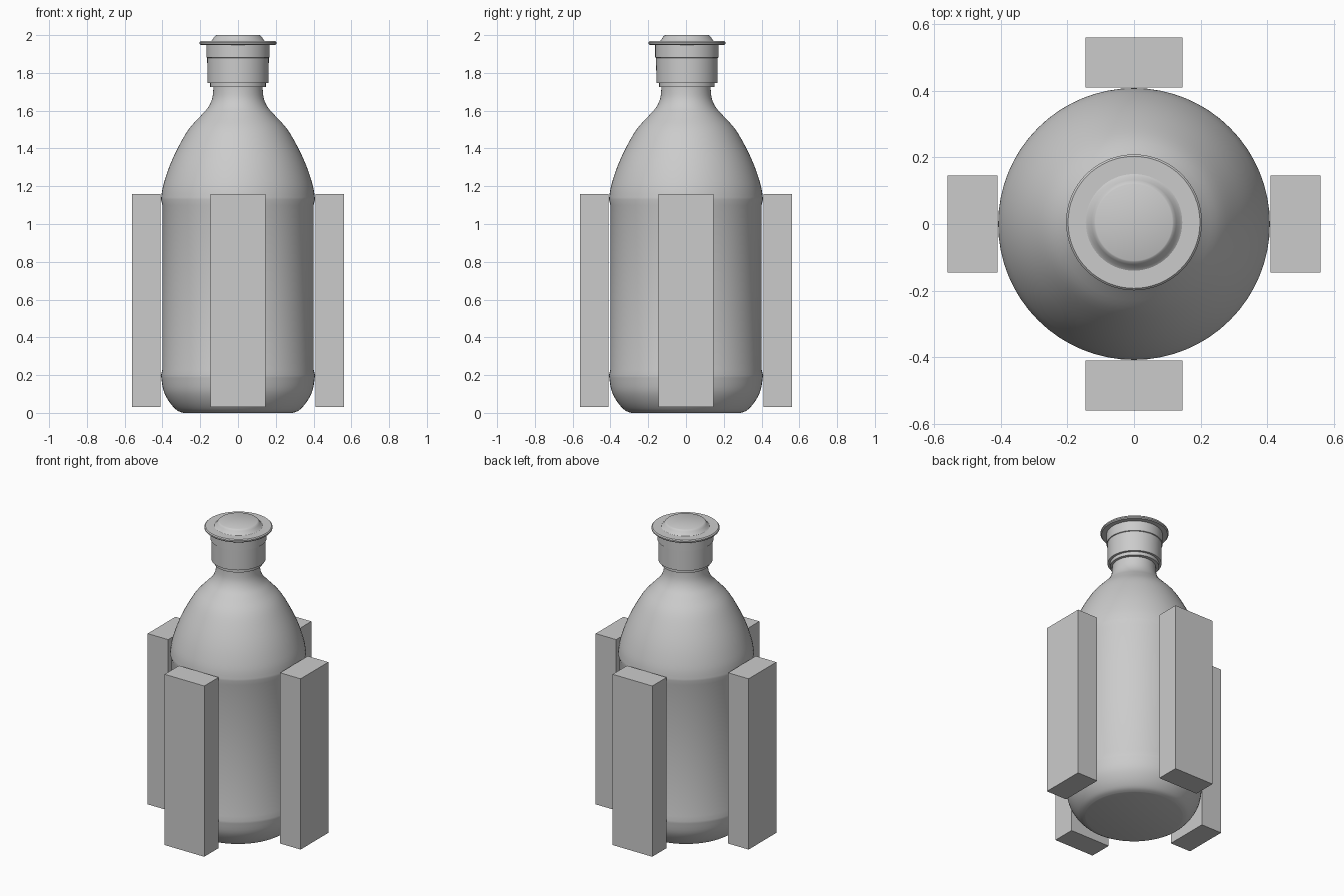
import bpy, bmesh, math
from mathutils import Matrix, Vector

cube = bpy.data.objects.get("Cube")
if cube:
    bpy.data.objects.remove(cube, do_unlink=True)

grey = bpy.data.materials.new("plain grey")
grey.use_nodes = True
colour = (0.6, 0.6, 0.6, 1)
grey.diffuse_color = colour
grey.node_tree.nodes["Principled BSDF"].inputs["Base Color"].default_value = colour


def finish(name, bm):
    bmesh.ops.recalc_face_normals(bm, faces=bm.faces)
    mesh = bpy.data.meshes.new(name)
    bm.to_mesh(mesh)
    bm.free()
    mesh.materials.append(grey)
    obj = bpy.data.objects.new(name, mesh)
    bpy.context.collection.objects.link(obj)
    return obj


def smooth_path(points, steps=4):
    """Round a profile through its points."""
    pts = [Vector(p) for p in points]
    pts = [pts[0]] + pts + [pts[-1]]
    out = []
    for a, b, c, d in zip(pts, pts[1:], pts[2:], pts[3:]):
        for i in range(steps):
            t = i / steps
            out.append(0.5 * (2 * b + (c - a) * t + (2 * a - 5 * b + 4 * c - d) * t ** 2
                              + (3 * b - a - 3 * c + d) * t ** 3))
    return out + [pts[-1]]


def lathe(name, profile, centre_y=0, angle=30, segments=64):
    bm = bmesh.new()
    rings = []
    for r, z in profile:
        rings.append([bm.verts.new((r * math.cos(k * math.tau / segments),
                                    centre_y + r * math.sin(k * math.tau / segments), z))
                      for k in range(segments)])
    for low, high in zip(rings, rings[1:]):
        for k in range(segments):
            n = (k + 1) % segments
            bm.faces.new((low[k], low[n], high[n], high[k]))
    bm.faces.new(rings[0])
    bm.faces.new(rings[-1])
    obj = finish(name, bm)
    bpy.ops.object.select_all(action="DESELECT")
    obj.select_set(True)
    bpy.context.view_layer.objects.active = obj
    bpy.ops.object.shade_smooth_by_angle(angle=math.radians(angle))
    return obj


# Bottle: rounded foot, slightly recessed wall, domed shoulder and neck
foot = smooth_path([(0.29, 0), (0.325, 0.015), (0.365, 0.06), (0.395, 0.12), (0.408, 0.2)])
wall = [(0.4, 0.23), (0.4, 1.1)]
shoulder = smooth_path([(0.408, 1.13), (0.397, 1.2), (0.365, 1.3), (0.32, 1.4), (0.262, 1.5),
                        (0.2, 1.57), (0.16, 1.615), (0.138, 1.66), (0.131, 1.71), (0.131, 1.76)])
lathe("bottle", foot + wall + shoulder, angle=50)

# Stopper: collar, sleeve, rounded flange and raised button
lathe("stopper", [(0.131, 1.725), (0.147, 1.725), (0.147, 1.747), (0.162, 1.747), (0.163, 1.88),
                  (0.168, 1.882), (0.168, 1.948), (0.198, 1.948), (0.204, 1.954), (0.204, 1.962),
                  (0.198, 1.968), (0.145, 1.968), (0.137, 1.973), (0.127, 1.99), (0.119, 1.998),
                  (0.115, 2.0)], centre_y=0.005)

# Four upright blocks around the bottle
for i, side in enumerate(("left", "back", "right", "front")):
    bm = bmesh.new()
    bmesh.ops.create_cube(bm, size=1)
    bmesh.ops.scale(bm, vec=(0.15, 0.29, 1.13), verts=bm.verts)
    bmesh.ops.translate(bm, vec=(0.485, 0, 0.595), verts=bm.verts)
    bmesh.ops.rotate(bm, matrix=Matrix.Rotation(i * math.pi / 2, 3, "Z"), verts=bm.verts)
    finish(side + "_block", bm)
